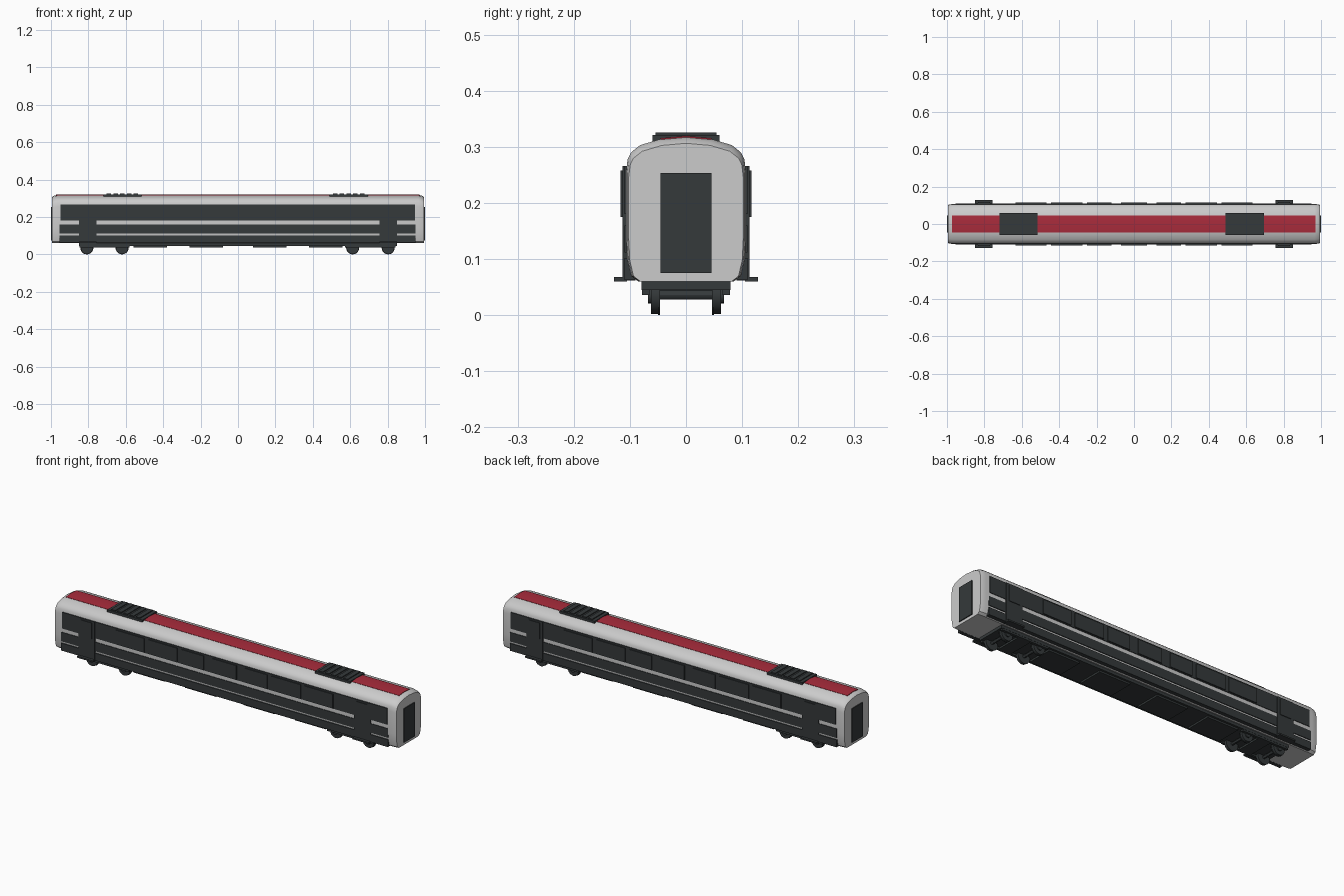
import bpy, bmesh, math

if "Cube" in bpy.data.objects:
    bpy.data.objects.remove(bpy.data.objects["Cube"])


def material(name, color):
    m = bpy.data.materials.new(name)
    m.diffuse_color = (*color, 1)
    m.use_nodes = True
    m.node_tree.nodes["Principled BSDF"].inputs["Base Color"].default_value = m.diffuse_color
    return m


DARK = material("dark_grey", (0.035, 0.041, 0.043))
RED = material("red", (0.40, 0.025, 0.045))


def finish(bm, name, mat=None, smooth=False):
    bmesh.ops.recalc_face_normals(bm, faces=bm.faces)
    me = bpy.data.meshes.new(name)
    bm.to_mesh(me)
    bm.free()
    if smooth:
        me.shade_smooth()
        me.set_sharp_from_angle(angle=math.radians(30))
    if mat:
        me.materials.append(mat)
    ob = bpy.data.objects.new(name, me)
    bpy.context.collection.objects.link(ob)
    return ob


def box(name, x0, x1, y0, y1, z0, z1, mat=DARK, mirror=False):
    bm = bmesh.new()
    bmesh.ops.create_cube(bm, size=1)
    for v in bm.verts:
        v.co.x = x0 + (v.co.x + 0.5) * (x1 - x0)
        v.co.y = y0 + (v.co.y + 0.5) * (y1 - y0)
        v.co.z = z0 + (v.co.z + 0.5) * (z1 - z0)
    ob = finish(bm, name, mat)
    if mirror:
        mirror_y(ob)
    return ob


def mirror_y(ob):
    mod = ob.modifiers.new("both_sides", 'MIRROR')
    mod.use_axis = (False, True, False)


def loft(name, rings, mat=None):
    bm = bmesh.new()
    loops = [[bm.verts.new(p) for p in ring] for ring in rings]
    n = len(loops[0])
    for a, b in zip(loops, loops[1:]):
        for i in range(n):
            j = (i + 1) % n
            bm.faces.new((a[i], a[j], b[j], b[i]))
    bm.faces.new(loops[0])
    bm.faces.new(loops[-1])
    return finish(bm, name, mat, smooth=True)


def cylinder(bm, x, y0, y1, z, r, seg=20):
    ret = bmesh.ops.create_cone(bm, cap_ends=True, segments=seg,
                                radius1=r, radius2=r, depth=y1 - y0)
    for v in ret["verts"]:
        px, py, pz = v.co
        v.co = (x + px, (y0 + y1) / 2 + pz, z + py)


# Car body: half cross-section lofted along x with slightly tapered ends
half = [(0.085, 0.06), (0.098, 0.07), (0.105, 0.10), (0.107, 0.14), (0.107, 0.255),
        (0.104, 0.278), (0.098, 0.29), (0.082, 0.303), (0.045, 0.314)]
profile = half + [(0, 0.318)] + [(-y, z) for y, z in reversed(half)]


def section(x, k):
    return [(x, y * k, 0.06 + (z - 0.06) * k) for y, z in profile]


stations = [(-0.995, 0.955), (-0.985, 0.982), (-0.965, 1),
            (0.965, 1), (0.985, 0.982), (0.995, 0.955)]
loft("car_body", [section(x, k) for x, k in stations])

# Red roof stripe following the roof curve
stripe = [(0.045, 0.312), (0.045, 0.3155), (0, 0.3195), (-0.045, 0.3155), (-0.045, 0.312)]
loft("roof_stripe", [[(x, y, z) for y, z in stripe] for x in (-0.972, 0.97)], RED)

# Slatted roof units
for i, x0 in enumerate((-0.72, 0.49)):
    box(f"roof_unit_{i}", x0, x0 + 0.205, -0.06, 0.06, 0.308, 0.3215)
    for k in range(5):
        x = x0 + 0.018 + k * 0.036
        box(f"roof_unit_slat_{i}_{k}", x, x + 0.024, -0.054, 0.054, 0.321, 0.326)

# End gangway doors
for s, n in ((-1, "left"), (1, "right")):
    box(f"end_door_{n}", min(s * 0.99, s), max(s * 0.99, s), -0.045, 0.045, 0.075, 0.253)

# Side bands
box("window_band", -0.948, 0.945, 0.10, 0.110, 0.18, 0.266, mirror=True)
box("waist_band", -0.955, 0.95, 0.10, 0.110, 0.112, 0.16, mirror=True)
box("skirt_band", -0.955, 0.95, 0.09, 0.110, 0.063, 0.102, mirror=True)

# Raised side windows
for i, (c, w) in enumerate([(-0.55, 0.165), (-0.36, 0.17), (-0.185, 0.13), (0, 0.14),
                            (0.185, 0.13), (0.36, 0.17), (0.55, 0.165)]):
    box(f"side_window_{i}", c - w / 2, c + w / 2, 0.105, 0.115, 0.184, 0.258, mirror=True)

# Entrance doors with windows and steps
for s, n in ((-1, "left"), (1, "right")):
    c = s * 0.803
    box(f"side_door_{n}", c - 0.047, c + 0.047, 0.09, 0.113, 0.062, 0.266, mirror=True)
    box(f"side_door_window_{n}", c - 0.032, c + 0.032, 0.11, 0.1165, 0.175, 0.258, mirror=True)
    box(f"door_step_{n}", c - 0.047, c + 0.047, 0.105, 0.128, 0.06, 0.068, mirror=True)

# Underframe and equipment boxes
box("underframe", -0.85, 0.85, -0.079, 0.079, 0.045, 0.063)
for i, x in enumerate((-0.47, -0.17, 0.17, 0.47)):
    box(f"equipment_box_{i}", x - 0.09, x + 0.09, -0.068, 0.068, 0.036, 0.05)

# Bogies: side frames, cross beam, axles and flanged wheels
for n, xs in (("left", (-0.808, -0.62)), ("right", (0.613, 0.803))):
    a, b = xs
    box(f"bogie_frame_{n}", a - 0.04, b + 0.04, 0.065, 0.078, 0.036, 0.055, mirror=True)
    box(f"bogie_beam_{n}", (a + b) / 2 - 0.035, (a + b) / 2 + 0.035, -0.07, 0.07, 0.036, 0.055)
    for i, x in enumerate(xs):
        bm = bmesh.new()
        cylinder(bm, x, -0.068, 0.068, 0.036, 0.008, 12)
        finish(bm, f"axle_{n}_{i}", DARK, True)
        bm = bmesh.new()
        cylinder(bm, x, 0.050, 0.062, 0.035, 0.033)
        cylinder(bm, x, 0.046, 0.050, 0.035, 0.035)
        cylinder(bm, x, 0.062, 0.068, 0.035, 0.014, 12)
        mirror_y(finish(bm, f"wheel_pair_{n}_{i}", DARK, True))
